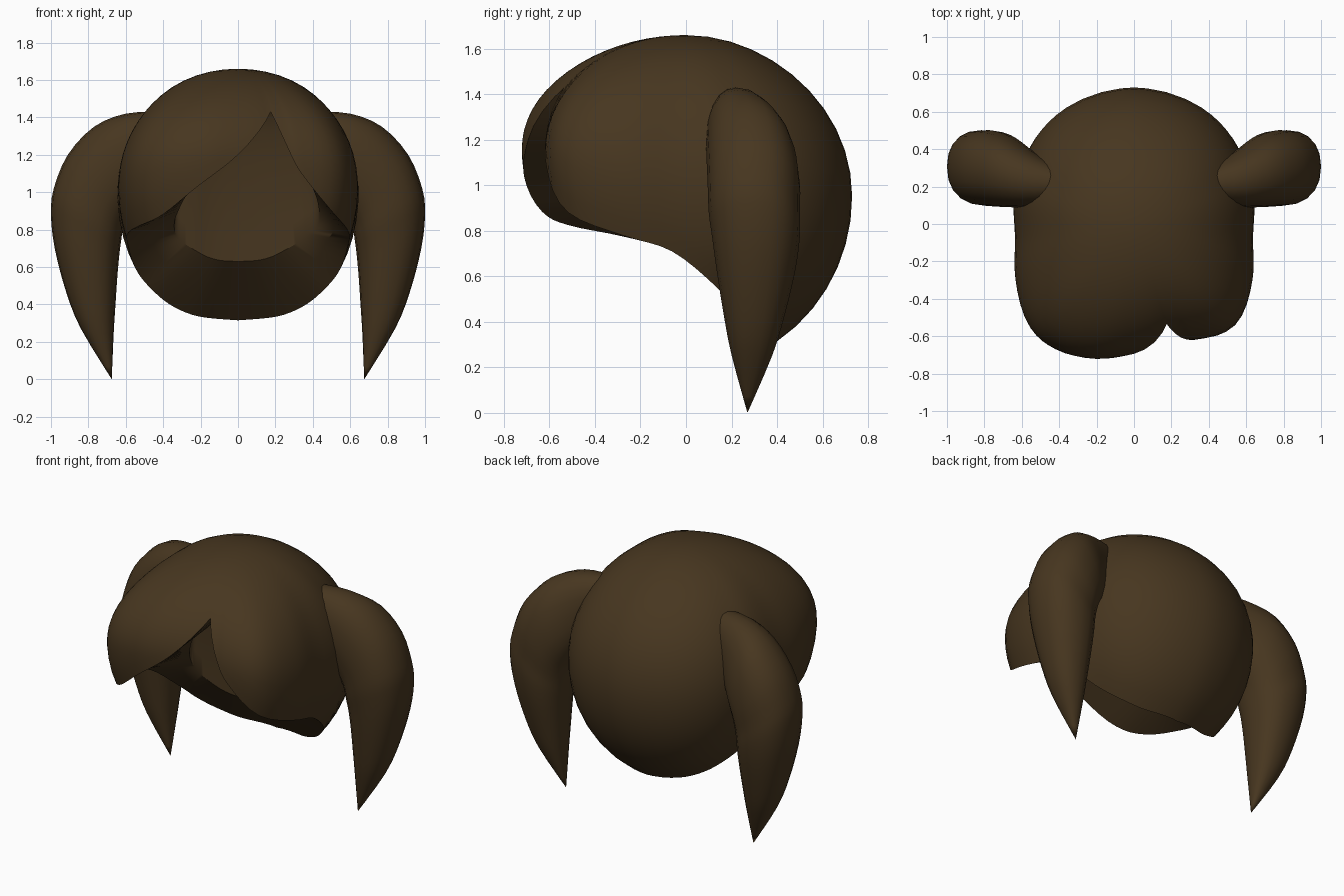
import bpy, bmesh, math

if "Cube" in bpy.data.objects:
    bpy.data.objects.remove(bpy.data.objects["Cube"])

mat = bpy.data.materials.new("brown_hair")
mat.diffuse_color = (0.063, 0.037, 0.014, 1)
mat.use_nodes = True
mat.node_tree.nodes["Principled BSDF"].inputs["Base Color"].default_value = mat.diffuse_color


def smooth_rows(rows, n):
    """Catmull-Rom through rows of numbers, n steps per span."""
    out = []
    for i in range(len(rows) - 1):
        p = [rows[max(0, min(len(rows) - 1, i + k))] for k in (-1, 0, 1, 2)]
        for j in range(n):
            t = j / n
            out.append([b + 0.5 * t * (c - a + t * (2*a - 5*b + 4*c - d + t * (3*(b - c) + d - a)))
                        for a, b, c, d in zip(*p)])
    return out + [list(rows[-1])]


def finish(bm, name, angle):
    bmesh.ops.remove_doubles(bm, verts=bm.verts, dist=0.0005)
    bmesh.ops.recalc_face_normals(bm, faces=bm.faces)
    me = bpy.data.meshes.new(name)
    bm.to_mesh(me)
    bm.free()
    ob = bpy.data.objects.new(name, me)
    bpy.context.collection.objects.link(ob)
    me.materials.append(mat)
    bpy.ops.object.select_all(action='DESELECT')
    ob.select_set(True)
    bpy.context.view_layer.objects.active = ob
    bpy.ops.object.shade_smooth_by_angle(angle=math.radians(angle))
    return ob


def loft(bm, rings, closed):
    """Skin neighbouring rows of points with quads."""
    vs = [[bm.verts.new(p) for p in r] for r in rings]
    n = len(vs[0])
    for a, b in zip(vs, vs[1:]):
        for i in range(n if closed else n - 1):
            j = (i + 1) % n
            bm.faces.new((a[i], a[j], b[j], b[i]))
    return vs


# Hair cap: azimuth, widest radius, rim height, inner rim x, y, z
back = [(-6, .64, .71, .36, .02, .77), (14, .66, .555, .31, .03, .725),
        (26, .67, .46, .25, .04, .69), (41, .70, .385, .18, .055, .655),
        (60, .72, .335, .10, .065, .635), (90, .73, .315, 0, .07, .63)]
right = [(-71.9, .665, 1.43, .17, -.40, 1.44), (-66, .68, 1.22, .28, -.30, 1.27),
         (-60, .71, 1.08, .335, -.22, 1.15), (-45, .765, .88, .42, -.10, .97),
         (-25, .70, .78, .43, -.02, .83)] + back
left = [right[0], (-90, .695, 1.2, 0, -.30, 1.24), (-106, .75, 1.04, -.17, -.19, 1.10),
        (-122, .79, .885, -.27, -.09, .99), (-135, .785, .825, -.31, -.05, .92),
        (-155, .70, .775, -.34, -.01, .84)]
left += [(-180 - a, r, z, -x * .92, y, iz) for a, r, z, x, y, iz in back]

TOP, ROOF = 1.66, (.08, -.12, 1.48)


def cap_column(row):
    a, r, zr, ix, iy, iz = row
    a = math.radians(a)
    s = math.sin(a)
    zc = 1.0 + .17 * max(0, -s) ** 1.5 - .05 * max(0, s)
    up, low = TOP - zc, .76
    t_end = math.asin((zr - zc) / (up if zr > zc else low))
    pts = []
    for k in range(19):
        t = math.pi / 2 + (t_end - math.pi / 2) * k / 18
        crown = max(0, math.sin(t)) ** 3          # rounder section near the crown
        rho = (r + (.69 - r) * crown) * max(0, math.cos(t))
        z = zc + math.sin(t) * (up if t > 0 else low)
        pts.append((rho * math.cos(a), rho * s, z))
    ox, oy, oz = pts[-1]
    pts.append(((ox + ix) / 2, (oy + iy) / 2, (oz + iz) / 2))
    for k in range(11):
        t = math.pi / 2 * k / 10
        c = max(0, math.cos(t)) ** .7 if k < 10 else 0
        pts.append((ROOF[0] + (ix - ROOF[0]) * c, ROOF[1] + (iy - ROOF[1]) * c,
                    iz + (ROOF[2] - iz) * math.sin(t)))
    return pts


cols = smooth_rows(left, 4)[::-1] + smooth_rows(right, 4)[1:]
bm = bmesh.new()
loft(bm, [cap_column(c) for c in cols], False)
finish(bm, "hair_cap", 32)

# Pigtails: outer x, z, inner x, z, front y, back y
sections = [(.42, 1.43, .45, 1.10, .11, .32), (.60, 1.42, .50, 1.0, .09, .39),
            (.77, 1.35, .57, .90, .09, .47), (.91, 1.2, .61, .82, .095, .50),
            (.985, 1.02, .625, .74, .10, .50), (1.0, .88, .635, .66, .115, .50),
            (.98, .70, .645, .55, .135, .48), (.92, .47, .655, .40, .165, .435),
            (.84, .27, .665, .24, .20, .38), (.675, 0, .675, 0, .27, .27)]


def pigtail_ring(row, side):
    ox, oz, ix, iz, y0, y1 = row
    ring = []
    for k in range(20):
        a = math.tau * k / 20
        c, s = [math.copysign(abs(v) ** .88, v) for v in (math.cos(a), math.sin(a))]
        ring.append((side * ((ox + ix) / 2 + (ox - ix) / 2 * c),
                     (y0 + y1) / 2 + (y1 - y0) / 2 * s,
                     (oz + iz) / 2 + (oz - iz) / 2 * c))
    return ring


for side, name in ((1, "right_pigtail"), (-1, "left_pigtail")):
    bm = bmesh.new()
    vs = loft(bm, [pigtail_ring(r, side) for r in smooth_rows(sections, 3)], True)
    bm.faces.new(vs[0])
    finish(bm, name, 45)
